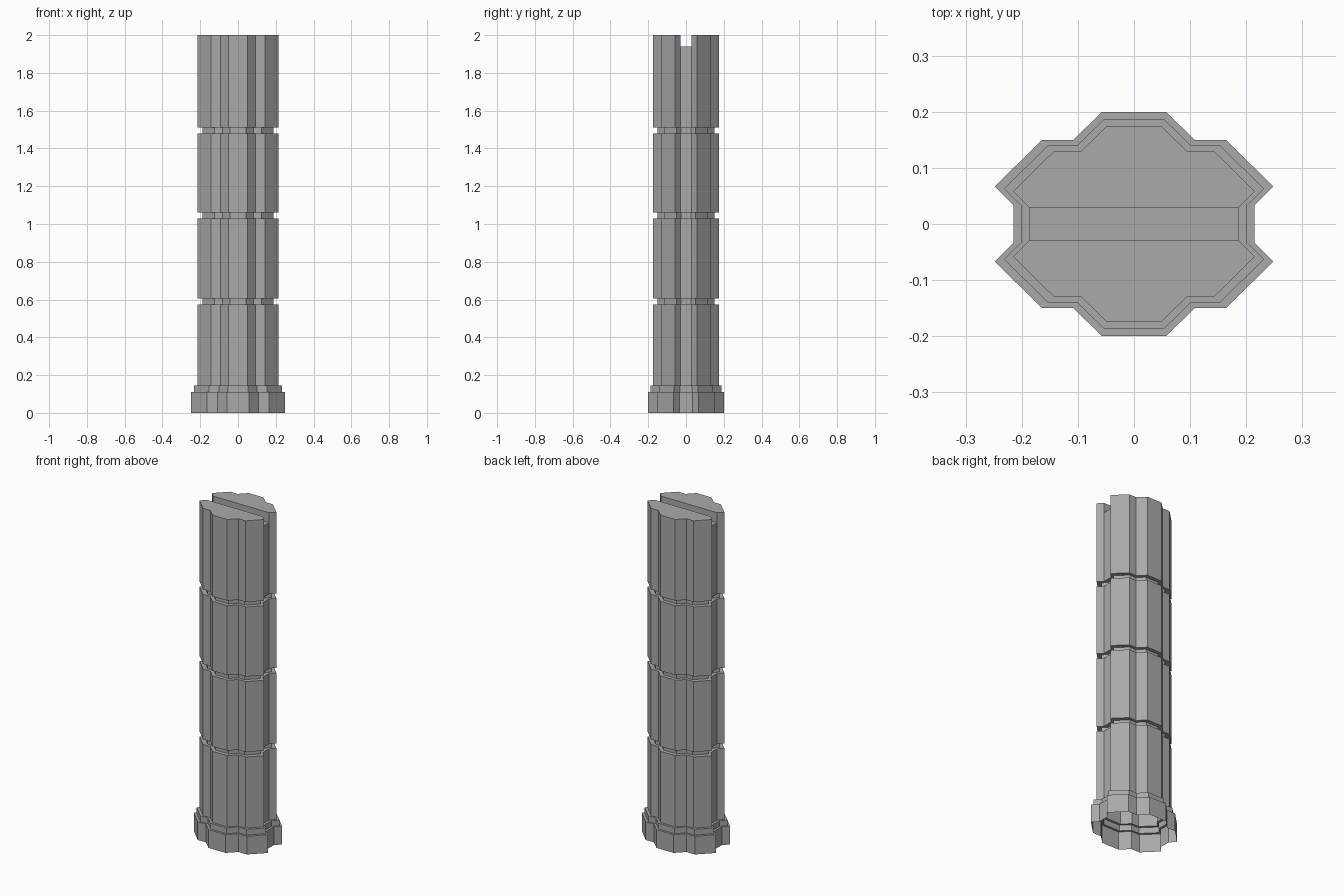
import bpy
import bmesh

default = bpy.data.objects.get("Cube")
if default:
    bpy.data.objects.remove(default, do_unlink=True)

# Single stone grey
stone = bpy.data.materials.new("stone_grey")
stone.use_nodes = True
grey = (0.4, 0.4, 0.4, 1)
stone.diffuse_color = grey
stone.node_tree.nodes["Principled BSDF"].inputs["Base Color"].default_value = grey

# Cross-section: one quarter, mirrored into a full counter-clockwise outline
quarter = [(0.215, 0.034), (0.248, 0.067), (0.164, 0.15), (0.108, 0.15), (0.057, 0.2)]
half = quarter + [(-x, y) for x, y in reversed(quarter)]
outline = half + [(-x, -y) for x, y in half]
count = len(outline)
half_count = len(half)

BASE, STEP, SHAFT, GROOVE = 1.0, 0.935, 0.868, 0.755
SLOT_FLOOR, TOP = 1.94, 2.0

# Vertical profile as (scale, height): stepped base, then drums parted by grooves
levels = [(BASE, 0), (BASE, 0.11), (STEP, 0.11), (STEP, 0.145), (SHAFT, 0.145)]
for z in (0.575, 1.03, 1.48):
    levels += [(SHAFT, z), (GROOVE, z), (GROOVE, z + 0.03), (SHAFT, z + 0.03)]
levels += [(SHAFT, SLOT_FLOOR), (SHAFT, TOP)]

bm = bmesh.new()
rings = [[bm.verts.new((x * s, y * s, z)) for x, y in outline] for s, z in levels]


def skin(lower, upper, skip=()):
    for i in range(count):
        if i not in skip:
            j = (i + 1) % count
            bm.faces.new((lower[i], lower[j], upper[j], upper[i]))


# Outer skin, open underneath; the slot leaves both ends open at the top
for lower, upper in zip(rings[:-2], rings[1:-1]):
    skin(lower, upper)
floor, top = rings[-2], rings[-1]
skin(floor, top, skip=(half_count - 1, count - 1))

# Slot floor, slot walls and the two top caps
bm.faces.new([floor[i] for i in (0, half_count - 1, half_count, count - 1)])
for start in (0, half_count):
    end = start + half_count - 1
    bm.faces.new((floor[end], floor[start], top[start], top[end]))
    bm.faces.new(top[start:end + 1])

bm.normal_update()
mesh = bpy.data.meshes.new("column")
bm.to_mesh(mesh)
bm.free()
mesh.materials.append(stone)
column = bpy.data.objects.new("column", mesh)
bpy.context.collection.objects.link(column)
